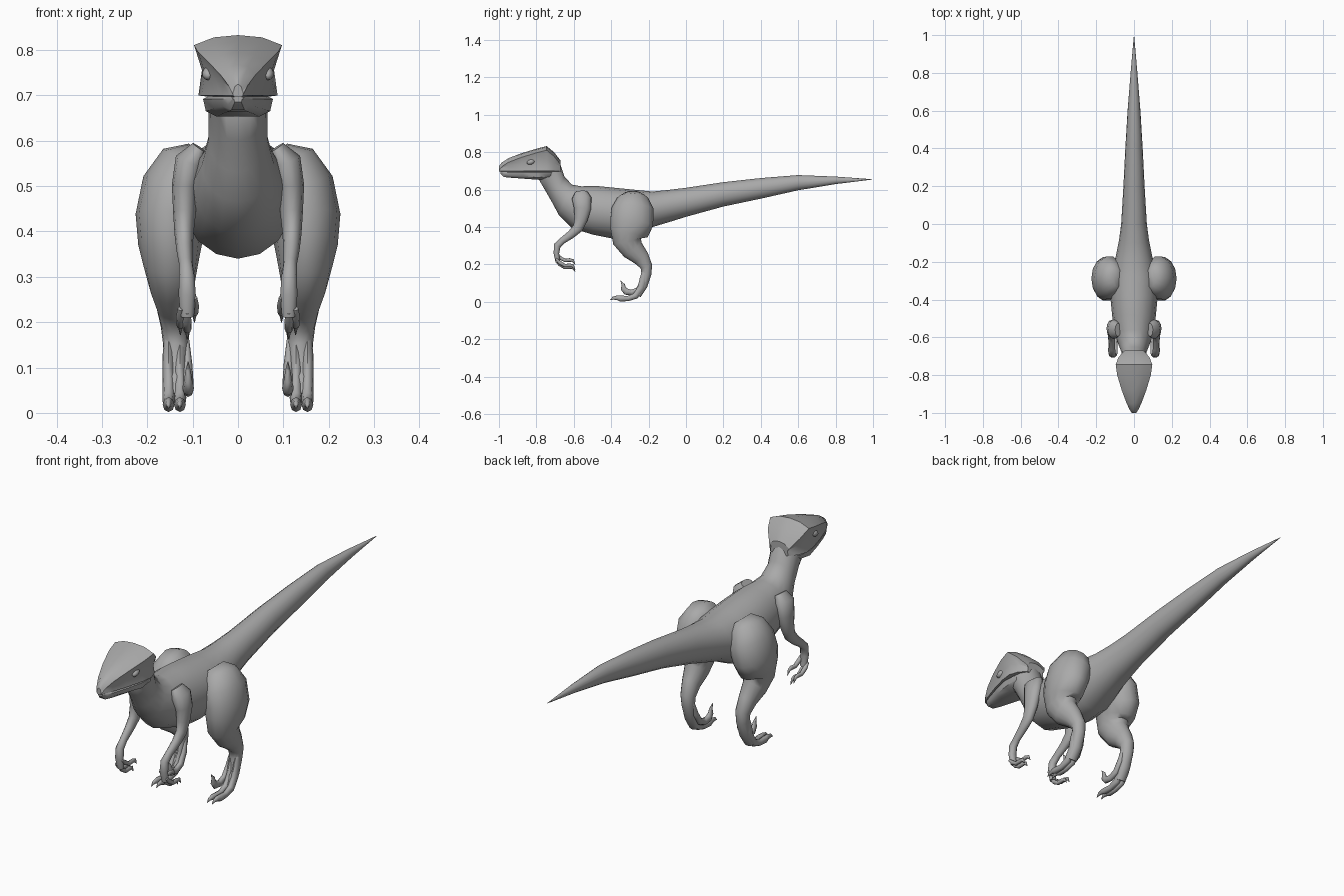
import bpy, bmesh, math
from mathutils import Vector

skin = bpy.data.materials.new("plain grey")
skin.diffuse_color = (0.4, 0.4, 0.4, 1)


def finish(name, bm, mirror=False, angle=45):
    bmesh.ops.recalc_face_normals(bm, faces=bm.faces)
    me = bpy.data.meshes.new(name)
    bm.to_mesh(me)
    bm.free()
    me.materials.append(skin)
    ob = bpy.data.objects.new(name, me)
    bpy.context.collection.objects.link(ob)
    bpy.ops.object.select_all(action='DESELECT')
    ob.select_set(True)
    bpy.context.view_layer.objects.active = ob
    bpy.ops.object.shade_smooth_by_angle(angle=math.radians(angle))
    if mirror:
        mod = ob.modifiers.new("mirror", 'MIRROR')
        mod.use_mirror_merge = False
    return ob


def loft(name, rings, mirror=False, angle=45):
    """Skin a list of point rings and close both ends."""
    bm = bmesh.new()
    vs = [[bm.verts.new(p) for p in r] for r in rings]
    n = len(rings[0])
    for a, b in zip(vs, vs[1:]):
        for i in range(n):
            j = (i + 1) % n
            bm.faces.new((a[i], a[j], b[j], b[i]))
    bm.faces.new(vs[0])
    bm.faces.new(vs[-1])
    return finish(name, bm, mirror, angle)


def tube(name, pts, n=10):
    """Mirrored limb; pts are (x, y, z, side radius, fore-aft radius)."""
    c = [Vector(p[:3]) for p in pts]
    rings = []
    for i, p in enumerate(pts):
        t = (c[min(i + 1, len(c) - 1)] - c[max(i - 1, 0)]).normalized()
        u = Vector((1, 0, 0))
        u = (u - t * u.dot(t)).normalized()
        v = t.cross(u)
        rings.append([c[i] + u * p[3] * math.cos(a) + v * p[4] * math.sin(a)
                      for a in (2 * math.pi * k / n for k in range(n))])
    return loft(name, rings, True, 60)


# neck, torso and tail: top (y, z), bottom (y, z), half width
body = [
    (-.73, .815, -.79, .66, .07), (-.68, .76, -.755, .60, .065),
    (-.65, .67, -.715, .53, .065), (-.61, .627, -.68, .465, .08),
    (-.56, .618, -.61, .395, .10), (-.48, .62, -.50, .36, .115),
    (-.38, .61, -.40, .34, .125), (-.28, .60, -.28, .35, .122),
    (-.18, .59, -.18, .40, .098), (-.10, .598, -.08, .43, .08),
    (0, .61, 0, .455, .068), (.20, .64, .20, .51, .056),
    (.40, .662, .40, .552, .046), (.60, .678, .60, .597, .034),
    (.80, .67, .80, .63, .018), (.995, .656, .995, .654, .001)]
rings = []
for ty, tz, by, bz, w in body:
    ring = []
    for k in range(16):
        a = 2 * math.pi * k / 16
        s = (math.sin(a) + 1) / 2
        ring.append((w * math.cos(a), by + (ty - by) * s, bz + (tz - bz) * s))
    rings.append(ring)
loft("neck_torso_tail", rings, angle=60)


def both_sides(half, y):
    """Complete a half section that starts and ends on the centre line."""
    pts = half + [(-x, z) for x, z in reversed(half[1:-1])]
    return [(x, y, z) for x, z in pts]


# skull: y, top z, half width at the brow
skull = [(-1, .725, .012), (-.985, .745, .022), (-.95, .768, .039),
         (-.88, .795, .065), (-.80, .819, .089), (-.745, .833, .097),
         (-.705, .80, .082), (-.67, .755, .05)]
loft("skull", [both_sides([
    (0, t), (w * .55, t - .005), (w, t - .022), (w * .82, .7 + (t - .7) * .42),
    (w * .9, .70), (w * .6, .696), (0, .696)], y) for y, t, w in skull], angle=30)

# lower jaw: y, bottom z, half width
jaw = [(-.992, .685, .012), (-.975, .668, .024), (-.94, .664, .037),
       (-.87, .659, .058), (-.79, .653, .077), (-.73, .66, .074), (-.69, .68, .05)]
loft("lower_jaw", [both_sides([
    (0, .698), (w * .85, .698), (w, .692), (w * .92, b + .012),
    (w * .6, b), (0, b)], y) for y, b, w in jaw], angle=40)

# eyes
bm = bmesh.new()
bmesh.ops.create_uvsphere(bm, u_segments=14, v_segments=8, radius=1)
for v in bm.verts:
    x, y, z = v.co
    v.co = (.066 + x * .013, -.83 + y * .021, .748 + z * .014 - y * -.004)
finish("eye", bm, True)

# hind leg: hip, thigh, knee, shin, ankle, upper foot
tube("hind_leg", [
    (.085, -.285, .575, .03, .05), (.105, -.285, .55, .068, .085),
    (.128, -.285, .495, .085, .115), (.147, -.29, .425, .080, .118),
    (.150, -.305, .37, .070, .105), (.148, -.315, .325, .060, .078),
    (.146, -.285, .28, .050, .062), (.142, -.24, .235, .038, .046),
    (.138, -.212, .19, .032, .033), (.137, -.212, .15, .028, .028),
    (.137, -.228, .085, .026, .022), (.139, -.258, .035, .024, .018)], 14)

# two walking toes with their long foot bones and claws
for name, x in (("outer_toe", .153), ("middle_toe", .128)):
    tube(name, [
        (x, -.215, .18, .008, .01), (x, -.225, .13, .013, .021),
        (x, -.240, .075, .013, .019), (x, -.270, .032, .014, .017),
        (x, -.310, .018, .012, .014), (x, -.350, .018, .013, .016),
        (x, -.366, .022, .009, .013), (x, -.390, .02, .006, .008),
        (x, -.405, .010, .001, .001)], 8)

# raised inner toe with the sickle claw
tube("sickle_toe", [
    (.114, -.212, .165, .006, .008), (.112, -.228, .11, .011, .014),
    (.110, -.255, .065, .012, .015), (.110, -.290, .050, .012, .015),
    (.110, -.320, .055, .013, .018), (.110, -.335, .072, .009, .015),
    (.110, -.336, .092, .006, .009), (.110, -.350, .113, .001, .001)], 8)

# arm: shoulder, upper arm, elbow, forearm, palm
tube("arm", [
    (.085, -.56, .585, .018, .035), (.105, -.558, .555, .034, .052),
    (.116, -.553, .50, .030, .046), (.118, -.562, .44, .025, .035),
    (.119, -.578, .395, .021, .028), (.118, -.615, .36, .018, .022),
    (.115, -.660, .328, .015, .018), (.113, -.688, .302, .017, .019),
    (.112, -.693, .26, .019, .015), (.112, -.685, .212, .015, .012)], 12)

# fingers with hooked claws: x, start z, end z
for name, x, z0, z1 in (("thumb", .096, .255, .218), ("long_finger", .112, .222, .180),
                        ("outer_finger", .127, .230, .190)):
    tube(name, [
        (x, -.695, z0, .006, .006), (x, -.675, (z0 + z1) / 2, .010, .010),
        (x, -.648, z1 + .004, .009, .009), (x, -.622, z1 + .006, .008, .010),
        (x, -.605, z1 + .003, .006, .008), (x, -.592, z1 - .018, .001, .001)], 8)
